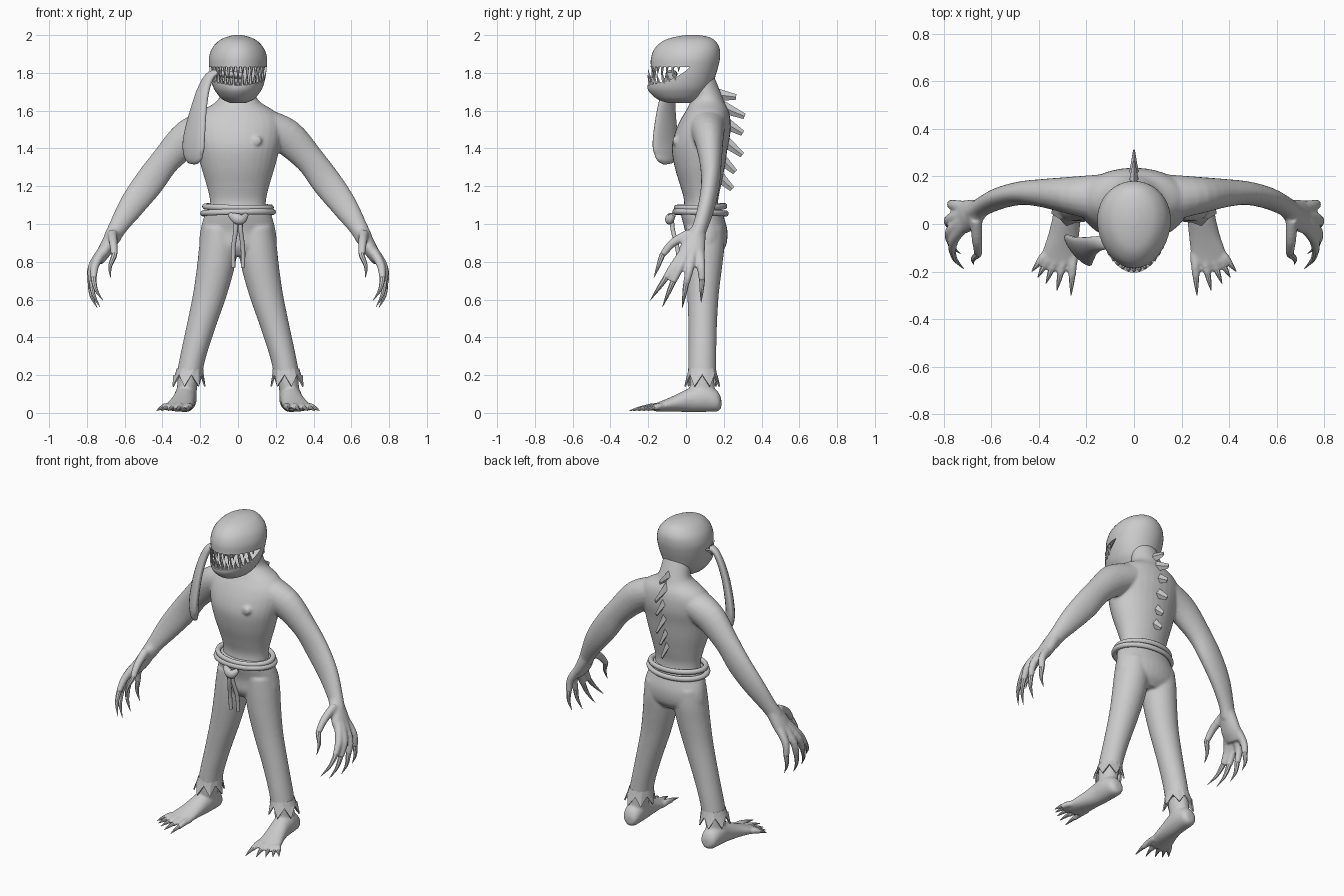
import bpy, bmesh, math
from mathutils import Vector

if "Cube" in bpy.data.objects:
    bpy.data.objects.remove(bpy.data.objects["Cube"])

X, Y, Z = Vector((1, 0, 0)), Vector((0, 1, 0)), Vector((0, 0, 1))
grey = bpy.data.materials.new("plain grey")
grey.diffuse_color = (0.6, 0.6, 0.6, 1)
grey.use_nodes = True
grey.node_tree.nodes["Principled BSDF"].inputs["Base Color"].default_value = grey.diffuse_color


def spline(pts, steps):
    """Smooth interpolation through rows of numbers."""
    out = []
    for i in range(len(pts) - 1):
        p = [pts[max(i - 1, 0)], pts[i], pts[i + 1], pts[min(i + 2, len(pts) - 1)]]
        for k in range(steps):
            t = k / steps
            out.append([0.5 * (2 * b + (c - a) * t + (2 * a - 5 * b + 4 * c - d) * t * t
                               + (3 * b - a - 3 * c + d) * t ** 3) for a, b, c, d in zip(*p)])
    return out + [list(pts[-1])]


def tube(bm, pts, ref=X, normal=None, n=20, steps=4):
    """Loft ellipses (x, y, z, radius along ref, other radius)."""
    rows = spline(pts, steps)
    rings = []
    for i, (x, y, z, ra, rb) in enumerate(rows):
        lo, hi = rows[max(i - 1, 0)], rows[min(i + 1, len(rows) - 1)]
        t = normal or (Vector(hi[:3]) - Vector(lo[:3])).normalized()
        a = (ref - t * ref.dot(t)).normalized()
        b = t.cross(a)
        ra, rb = max(ra, 0.001), max(rb, 0.001)
        rings.append([bm.verts.new(Vector((x, y, z)) + a * ra * math.cos(w) + b * rb * math.sin(w))
                      for w in (2 * math.pi * k / n for k in range(n))])
    for r, q in zip(rings, rings[1:]):
        for k in range(n):
            bm.faces.new((r[k], r[(k + 1) % n], q[(k + 1) % n], q[k]))
    bm.faces.new(rings[0][::-1])
    bm.faces.new(rings[-1])


def stack(bm, rows, **kw):
    """Horizontal rings (z, front y, back y, half width)."""
    tube(bm, [(0, (f + b) / 2, z, w, (b - f) / 2) for z, f, b, w in rows], X, Z, **kw)


def bake(obj, angle=40):
    bpy.ops.object.select_all(action='DESELECT')
    bpy.context.view_layer.objects.active = obj
    obj.select_set(True)
    if obj.modifiers:
        bpy.ops.object.convert(target='MESH')
    bpy.ops.object.shade_smooth_by_angle(angle=math.radians(angle))


def finish(name, bm, voxel=0, angle=40, thick=0):
    bmesh.ops.recalc_face_normals(bm, faces=bm.faces)
    me = bpy.data.meshes.new(name)
    bm.to_mesh(me)
    bm.free()
    me.materials.append(grey)
    obj = bpy.data.objects.new(name, me)
    bpy.context.collection.objects.link(obj)
    if voxel:
        m = obj.modifiers.new("blend", 'REMESH')
        m.mode, m.voxel_size = 'VOXEL', voxel
        m = obj.modifiers.new("soften", 'SMOOTH')
        m.iterations = 6
    if thick:
        obj.modifiers.new("cloth", 'SOLIDIFY').thickness = thick
    bake(obj, 80 if voxel else angle)
    return obj


# Bare torso with arms, palms and fingers
FINGERS = [  # root, knuckle, finger end, claw tip
    ((.70, .01, .88), (.755, -.06, .785), (.765, -.11, .71), (.715, -.19, .595)),
    ((.71, .02, .87), (.772, -.03, .775), (.775, -.07, .69), (.73, -.125, .56)),
    ((.71, .04, .87), (.775, .02, .765), (.78, .0, .68), (.745, -.02, .555)),
    ((.70, .07, .87), (.76, .08, .78), (.768, .085, .70), (.75, .08, .585)),
    ((.665, .02, .95), (.66, -.07, .90), (.655, -.125, .835), (.675, -.17, .715)),
]
body, claws = bmesh.new(), bmesh.new()
stack(body, [(1.04, -.02, .18, .15), (1.12, -.01, .17, .148), (1.2, -.03, .185, .165),
             (1.3, -.06, .205, .195), (1.4, -.075, .22, .22), (1.48, -.06, .235, .235),
             (1.55, -.03, .235, .23), (1.6, 0, .225, .19), (1.64, .02, .205, .125),
             (1.68, .035, .19, .095), (1.78, .0, .15, .085)], n=32)
tube(body, [(.10, -.045, 1.44, .03, .03), (.10, -.07, 1.44, .02, .02)], X, Y)
for s in (-1, 1):
    tube(body, [(s * x, y, z, a, b) for x, y, z, a, b in (
        (.14, .11, 1.52, .09, .10), (.26, .12, 1.46, .095, .08), (.38, .13, 1.34, .078, .06),
        (.47, .13, 1.22, .08, .05), (.56, .11, 1.10, .07, .045), (.635, .075, .985, .05, .04),
        (.67, .05, .92, .045, .04))], Vector((s, 0, 1)))
    tube(body, [(s * x, y, z, a, b) for x, y, z, a, b in (
        (.645, .065, .97, .04, .04), (.68, .045, .905, .06, .04), (.71, .03, .85, .07, .036),
        (.74, .02, .80, .06, .025))], Y)
    for p in FINGERS:
        p = [(s * x, y, z) for x, y, z in p]
        tube(body, [q + (r, r) for q, r in zip(p[:3], (.027, .023, .018))], Y, n=12)
        mid = tuple((2 * a + b) / 3 for a, b in zip(p[2], p[1]))
        bend = tuple(.5 * (a + b) for a, b in zip(p[2], p[3]))
        bend = (bend[0] + s * .012, bend[1], bend[2])
        tube(claws, [mid + (.012, .012), p[2] + (.015, .015), bend + (.01, .01),
                     p[3] + (.001, .001)], Y, n=8)
finish("body", body, 0.008)
finish("finger_claws", claws)

# Head with a wedge-shaped mouth cut out
bm = bmesh.new()
stack(bm, [(1.64, -.09, .03, .04), (1.66, -.15, .08, .085), (1.70, -.195, .12, .12),
           (1.735, -.205, .14, .137), (1.78, -.195, .155, .147), (1.83, -.187, .17, .152),
           (1.88, -.185, .18, .153), (1.93, -.165, .178, .136), (1.97, -.12, .155, .10),
           (1.99, -.06, .12, .06), (2.0, .0, .07, .02)], n=48)
for v in bm.verts:
    v.co.x *= 1 + .6 * v.co.y
head = finish("head", bm)
bm = bmesh.new()
side = [bm.verts.new((-.3, y, z)) for y, z in (
    (-.4, 1.83), (.02, 1.83), (.0, 1.812), (-.05, 1.778), (-.12, 1.752), (-.2, 1.735), (-.4, 1.70))]
f = bm.faces.new(side)
ext = bmesh.ops.extrude_face_region(bm, geom=[f])
bmesh.ops.translate(bm, vec=(.6, 0, 0), verts=[v for v in ext["geom"] if isinstance(v, bmesh.types.BMVert)])
cutter = finish("mouth_cutter", bm)
cutter.hide_render = True
m = head.modifiers.new("mouth", 'BOOLEAN')
m.operation, m.solver, m.object = 'DIFFERENCE', 'EXACT', cutter
bake(head)
bpy.data.objects.remove(cutter)

# Pointed teeth along both lips
bm = bmesh.new()
N = 15
for i in range(N):
    t = math.radians(-80 + 160 * i / (N - 1))
    y = -.0075 - .168 * math.cos(t)
    x = .14 * math.sin(t) * (1 + .6 * y)
    drop = (.045 + .03 * (i % 2)) * (.45 + .55 * math.cos(t))
    tube(bm, [(x, y, 1.84, .011, .011), (x, y - .004, 1.83 - drop, .001, .001)], X, n=6, steps=2)
    t *= .93
    y = -.01 - .178 * math.cos(t)
    x = .138 * math.sin(t) * (1 + .6 * y)
    z = 1.735 + max(0, y + .2) * .3
    rise = (.05 + .03 * ((i + 1) % 2)) * (.45 + .55 * math.cos(t))
    tube(bm, [(x, y, z - .015, .012, .012), (x * 1.04, y - .015, z + rise, .001, .001)], X, n=6, steps=2)
finish("teeth", bm)

# Long tongue hanging out of the side of the mouth
bm = bmesh.new()
tube(bm, [(.02, -.08, 1.785, .03, .018), (-.08, -.075, 1.795, .03, .018), (-.14, -.08, 1.79, .032, .02),
          (-.18, -.09, 1.72, .042, .022), (-.21, -.105, 1.6, .062, .024), (-.232, -.11, 1.46, .083, .026),
          (-.235, -.11, 1.38, .08, .026), (-.225, -.115, 1.335, .055, .02), (-.22, -.115, 1.318, .015, .008)],
     Vector((.65, -.76, 0)))
finish("tongue", bm, angle=80)

# Row of blunt spikes down the spine
bm = bmesh.new()
for by, bz, ty, tz in ((.16, 1.685, .265, 1.672), (.19, 1.62, .31, 1.57), (.20, 1.54, .30, 1.48),
                       (.19, 1.45, .298, 1.365), (.17, 1.36, .26, 1.275), (.155, 1.27, .245, 1.185)):
    tube(bm, [(0, by, bz, .024, .034), (0, ty, tz, .004, .015)], X, n=4, steps=1)
finish("back_spikes", bm, angle=20)

# Trousers
bm = bmesh.new()
stack(bm, [(1.09, -.03, .185, .16), (1.04, -.025, .20, .18), (.96, -.005, .22, .2),
           (.88, .0, .21, .2), (.83, .03, .17, .13)], n=32)
for s in (-1, 1):
    tube(bm, [(s * x, y, z, a, b) for x, y, z, a, b in (
        (.10, .1, .98, .09, .10), (.104, .1, .88, .102, .103), (.118, .095, .77, .1, .096),
        (.15, .09, .62, .09, .083), (.2, .088, .44, .077, .075), (.24, .086, .29, .069, .074),
        (.258, .085, .2, .068, .075))], X, Z, n=24)
finish("trousers", bm, 0.008)

# Ragged hems
bm = bmesh.new()
for s in (-1, 1):
    rows = []
    for cx, z0, z1, k0, k1 in ((.254, .235, .235, 1.0, 1.0), (.258, .2, .2, 1.1, 1.1),
                               (.264, .202, .14, 1.12, 1.32)):
        rows.append([bm.verts.new((s * (cx + .07 * (k1 if i % 2 else k0) * math.cos(w)),
                                   .086 + .074 * (k1 if i % 2 else k0) * math.sin(w),
                                   z1 if i % 2 else z0))
                     for i in range(14) for w in (2 * math.pi * i / 14,)])
    for r, q in zip(rows, rows[1:]):
        for k in range(14):
            j = (k + 1) % 14
            bm.faces.new((r[k], r[j], q[j], q[k]))
finish("ragged_hems", bm, thick=.008, angle=25)

# Bare feet with clawed toes
feet, nails = bmesh.new(), bmesh.new()
TOES = ((.255, .265, -.30), (.29, .325, -.28), (.32, .37, -.25), (.345, .405, -.225), (.365, .43, -.20))
for s in (-1, 1):
    tube(feet, [(s * x, y, z, a, b) for x, y, z, a, b in (
        (.272, .187, .05, .025, .025), (.275, .165, .062, .05, .055), (.278, .10, .078, .06, .073),
        (.283, .03, .07, .06, .066), (.297, -.05, .052, .066, .046), (.312, -.12, .037, .074, .03),
        (.315, -.17, .028, .068, .02))], X, Y)
    tube(feet, [(s * .262, .085, .24, .055, .062), (s * .268, .085, .15, .054, .066),
                (s * .277, .09, .07, .052, .065)], X, Z)
    for bx, tx, ty in TOES:
        mx, my = bx + (tx - bx) * .62, -.12 + (ty + .12) * .62
        tube(feet, [(s * bx, -.12, .034, .02, .018), (s * (bx + mx) / 2, (my - .12) / 2, .034, .019, .018),
                    (s * mx, my, .024, .015, .014)], X, n=12)
        tube(nails, [(s * (bx + mx) / 2, (my - .12) / 2, .03, .01, .01), (s * mx, my, .027, .012, .011),
                     (s * tx, ty, .012, .002, .002)], X, n=8)
finish("feet", feet, 0.007)
finish("toe_claws", nails)

# Rope belt with two loops, a knot and hanging ends
for name, z, tilt, k in (("rope_upper", 1.09, 2, .97), ("rope_lower", 1.06, -2, 1.03)):
    bpy.ops.mesh.primitive_torus_add(major_radius=.17 * k, minor_radius=.016, major_segments=48,
                                     minor_segments=10, location=(0, .077, z),
                                     rotation=(math.radians(tilt), math.radians(tilt / 2), 0))
    o = bpy.context.object
    o.name, o.scale = name, (1.05, .78, 1)
    o.data.materials.append(grey)
    bake(o, 60)
bm = bmesh.new()
tube(bm, [(-.045, -.065, 1.05, .012, .012), (-.01, -.085, 1.03, .028, .022), (.02, -.085, 1.025, .026, .022),
          (.045, -.065, 1.05, .012, .012)], Z)
for x0, x1, zend in ((-.012, -.025, .77), (.014, .026, .77)):
    tube(bm, [(x0, -.075, 1.04, .012, .012), (x0, -.07, .97, .012, .012), (x1, -.045, .87, .012, .012),
              (x1, -.035, zend, .011, .011)], X, n=10)
finish("rope_knot", bm)
